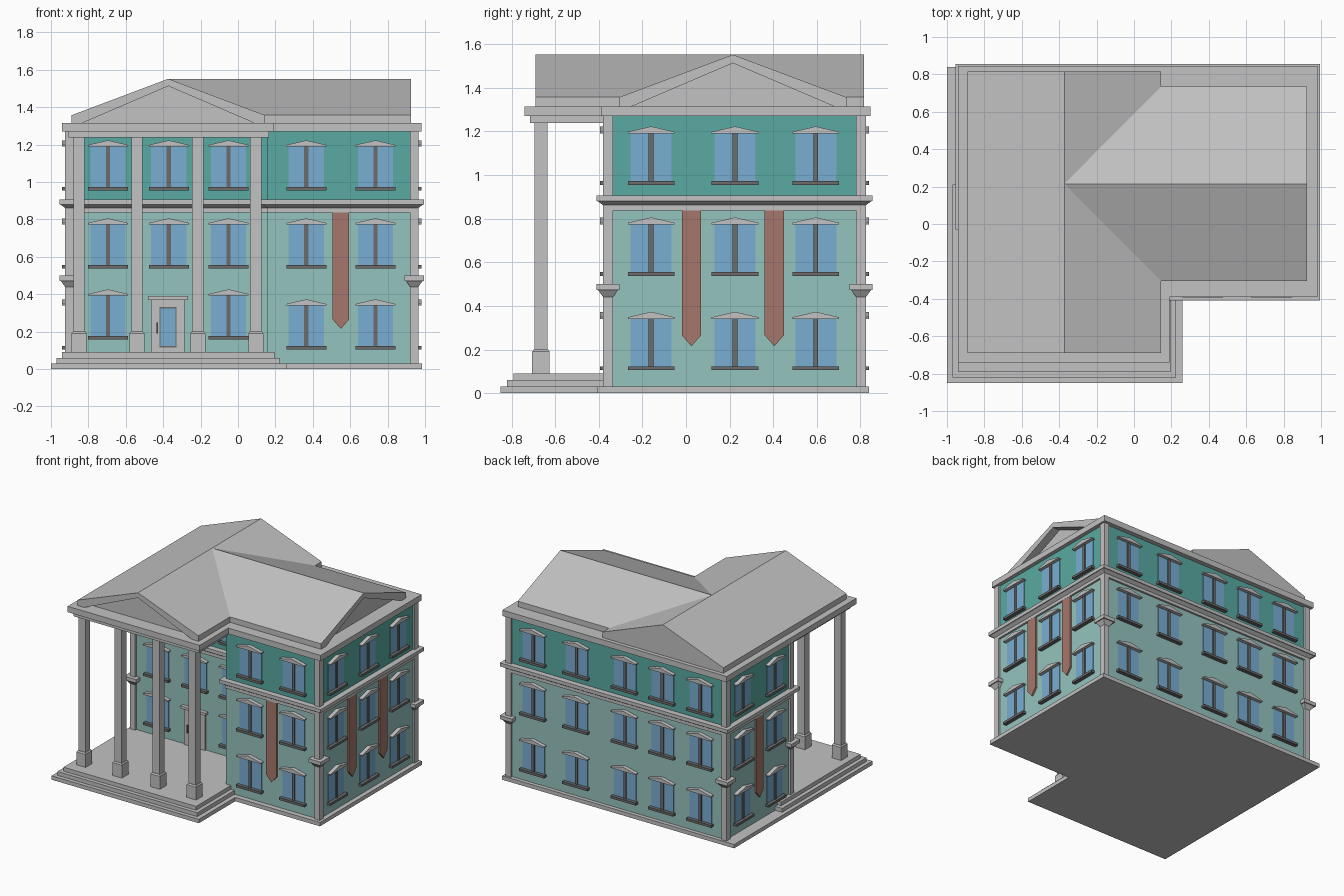
import bpy, bmesh, math
from mathutils import Matrix

if "Cube" in bpy.data.objects:
    bpy.data.objects.remove(bpy.data.objects["Cube"])


def material(name, rgb):
    m = bpy.data.materials.new(name)
    m.diffuse_color = (*rgb, 1)
    m.use_nodes = True
    m.node_tree.nodes["Principled BSDF"].inputs["Base Color"].default_value = m.diffuse_color
    return m


STONE = material("light stone", (0.54, 0.54, 0.54))
LOWER = material("pale teal", (0.30, 0.55, 0.52))
UPPER = material("deep teal", (0.10, 0.40, 0.36))
GLASS = material("window blue", (0.19, 0.42, 0.65))
DARK = material("dark grey", (0.15, 0.15, 0.15))
CLOTH = material("banner red", (0.38, 0.185, 0.145))


def loft(bm, rings, mat=0):
    """Skin equal outlines [(points, height), ...] and cap both ends."""
    loops = [[bm.verts.new((x, y, z)) for x, y in pts] for pts, z in rings]
    faces = [bm.faces.new(loops[0]), bm.faces.new(loops[-1])]
    for a, b in zip(loops, loops[1:]):
        n = len(a)
        for i in range(n):
            j = (i + 1) % n
            faces.append(bm.faces.new((a[i], a[j], b[j], b[i])))
    for f in faces:
        f.material_index = mat


def mesh_from(name, parts, mats):
    """parts: list of (rings, material slot)."""
    bm = bmesh.new()
    for rings, slot in parts:
        loft(bm, rings, slot)
    bmesh.ops.recalc_face_normals(bm, faces=bm.faces)
    me = bpy.data.meshes.new(name)
    bm.to_mesh(me)
    bm.free()
    for m in mats:
        me.materials.append(m)
    return me


def place(name, me, matrix=Matrix()):
    ob = bpy.data.objects.new(name, me)
    ob.matrix_world = matrix
    bpy.context.collection.objects.link(ob)


def solid(name, rings, mat, matrix=Matrix()):
    place(name, mesh_from(name, [(rings, 0)], [mat]), matrix)


def rect(x0, x1, y0, y1):
    return [(x0, y0), (x1, y0), (x1, y1), (x0, y1)]


def prism(pts, a, b):
    return [(pts, a), (pts, b)]


def footprint(d):
    """L-shaped plan of the house, grown outward by d."""
    return [(-.925 - d, .825 + d), (-.925 - d, -d), (.155 - d, -d),
            (.155 - d, -.38 - d), (.965 + d, -.38 - d), (.965 + d, .825 + d)]


def facade(angle, x, y, z=0):
    """Local x runs along the wall, y up, z outward."""
    return (Matrix.Translation((x, y, z)) @ Matrix.Rotation(math.radians(angle), 4, 'Z')
            @ Matrix.Rotation(math.pi / 2, 4, 'X'))


# Base and portico steps
base = [(-1, .84), (-1, -.85), (.26, -.85), (.26, -.405), (.985, -.405), (.985, .84)]
solid("base", prism(base, 0, .03), STONE)
solid("lower_step", prism(rect(-.97, .225, -.82, .21), .03, .06), STONE)
solid("portico_floor", prism(rect(-.94, .195, -.79, .18), .06, .09), STONE)

# Walls
walls = footprint(-.015)
walls[2], walls[3] = (.155, .015), (.155, -.365)
solid("lower_walls", prism(walls, .03, .87), LOWER)
solid("upper_walls", prism(walls, .87, 1.27), UPPER)

# Cornice between the storeys
solid("middle_cornice", [(footprint(0), .838), (footprint(0), .862), (footprint(.025), .88),
                         (footprint(.03), .88), (footprint(.03), .907)], STONE)

# Corner pilasters with a flared band
for x, y in ((.9425, -.3575), (.9425, .8025), (-.9025, .8025), (-.9025, .0225)):
    def sq(r):
        return rect(x - r, x + r, y - r, y + r)
    solid("corner_pilaster", prism(sq(.0225), .03, 1.27), STONE)
    solid("pilaster_band", [(sq(.0225), .44), (sq(.045), .472), (sq(.0525), .472),
                            (sq(.0525), .5)], STONE)

# Portico columns on pedestals
for x in (-.85, -.54, -.215, .095):
    y = -.665
    solid("column", prism(rect(x - .03, x + .03, y - .03, y + .03), .09, 1.24), STONE)
    solid("column_pedestal", [(rect(x - .04, x + .04, y - .04, y + .04), .09),
                              (rect(x - .04, x + .04, y - .04, y + .04), .19),
                              (rect(x - .033, x + .033, y - .033, y + .033), .2)], STONE)

# Portico beam and roof slab
solid("portico_beam", prism(rect(-.905, .165, -.715, .015), 1.238, 1.27), STONE)
slab = [(-.94, .845), (-.94, -.74), (.19, -.74), (.19, -.39), (.98, -.39), (.98, .845)]
solid("roof_slab", prism(slab, 1.27, 1.315), STONE)


# Gabled roofs with a recessed pediment at the outer end
def gable(name, half, length, matrix):
    rake = [(-half, 0), (-half, .042), (0, .237), (half, .042), (half, 0),
            (half - .057, 0), (0, .198), (-half + .057, 0)]
    infill = [(-half + .055, 0), (half - .055, 0), (0, .2)]
    solid(name, prism(rake, -length, 0), STONE, matrix)
    solid(name + "_pediment", prism(infill, -length, -.06), STONE, matrix)


gable("front_roof", .5175, 1.505, facade(0, -.3725, -.69, 1.315))
gable("side_roof", .52, 1.29, facade(90, .925, .215, 1.315))

# Window: glass, mullion, sill and peaked lintel
lintel = [(-.107, .235), (.107, .235), (.107, .243), (0, .268), (-.107, .243)]
window = mesh_from("window", [
    (prism(rect(-.094, .094, .015, .24), -.005, .004), 0),
    (prism(rect(-.011, .011, .015, .24), -.005, .012), 1),
    (prism(rect(-.107, .107, 0, .018), -.005, .03), 1),
    (prism(lintel, -.005, .03), 2)], [GLASS, DARK, STONE])

ROWS = (.105, .538, .955)
for z in ROWS:
    for x in (.365, .735):
        place("front_window", window, facade(0, x, -.365, z))
    for x in (-.695, -.37, -.05):
        if z > .2 or x != -.37:
            place("portico_window", window, facade(0, x, .015, max(z, .158)))
    for x in (-.695, -.37, -.05, .365, .735):
        place("back_window", window, facade(180, x, .81, z))
    for y in (-.16, .225, .595):
        place("right_window", window, facade(90, .95, y, z))
    for y in (.22, .61):
        place("left_window", window, facade(-90, -.91, y, z))

# Pointed banners
banner = mesh_from("banner", [(prism(
    [(-.044, .84), (-.044, .265), (0, .215), (.044, .265), (.044, .84)], -.005, .014), 0)], [CLOTH])
place("front_banner", banner, facade(0, .55, -.365))
for y in (.025, .405):
    place("right_banner", banner, facade(90, .95, y))
place("left_banner", banner, facade(-90, -.91, .415))

# Door with surround, glazed panel, handle and cap
door = mesh_from("door", [
    (prism(rect(-.09, .09, .09, .37), -.005, .012), 0),
    (prism(rect(-.107, .107, .37, .39), -.005, .03), 0),
    (prism(rect(-.046, .046, .115, .332), -.005, .016), 1),
    (prism(rect(-.04, .04, .122, .325), -.005, .019), 2),
    (prism(rect(-.06, -.052, .19, .25), -.005, .025), 1)], [STONE, DARK, GLASS])
place("door", door, facade(0, -.375, .015))
